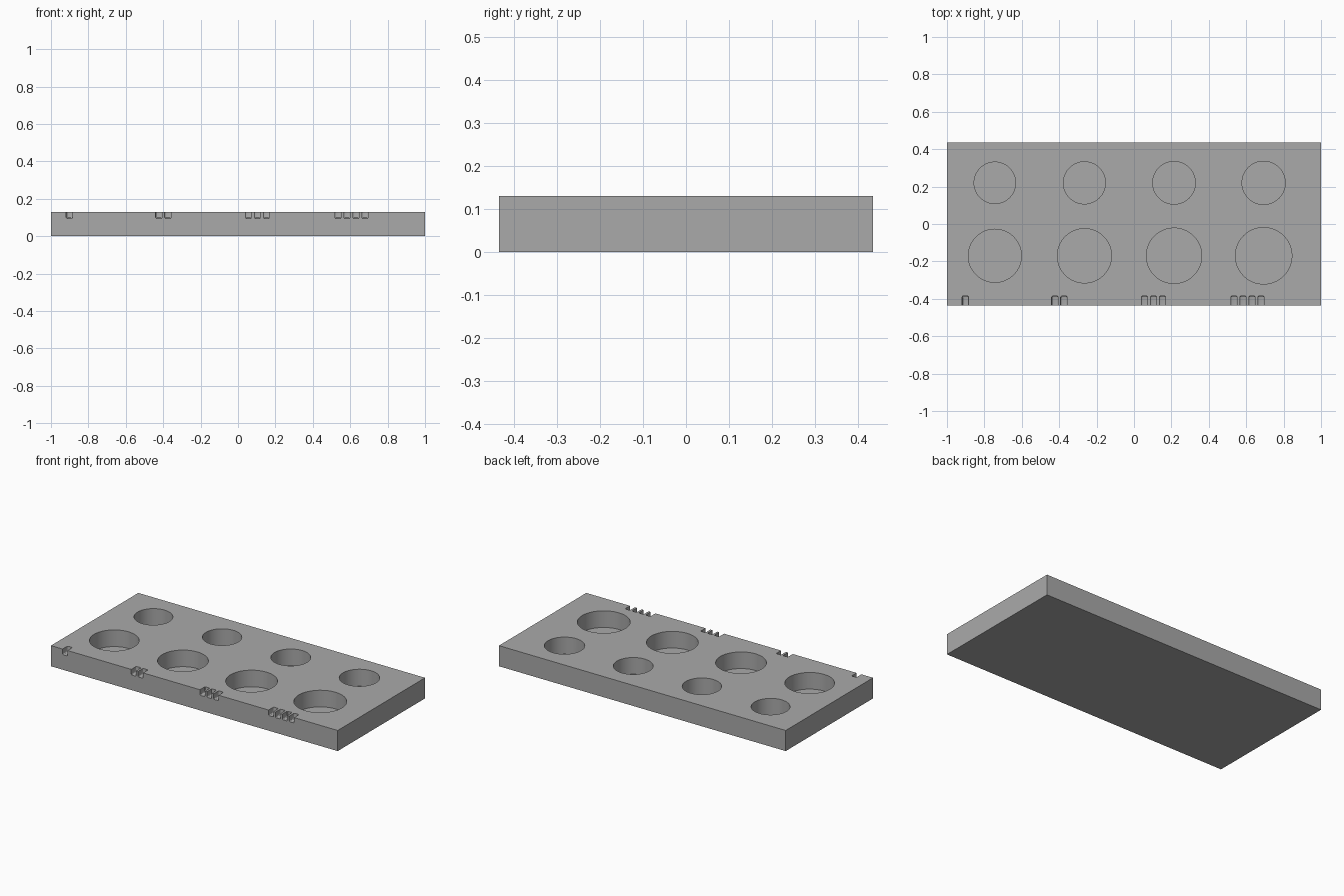
import bpy
from mathutils import Vector

if "Cube" in bpy.data.objects:
    bpy.data.objects.remove(bpy.data.objects["Cube"], do_unlink=True)

TOP, FRONT, PITCH = 0.13, -0.435, 0.479

grey = bpy.data.materials.new("plain grey")
grey.use_nodes = True
grey.diffuse_color = (0.4, 0.4, 0.4, 1)
grey.node_tree.nodes["Principled BSDF"].inputs["Base Color"].default_value = grey.diffuse_color


def box(name, lo, hi):
    lo, hi = Vector(lo), Vector(hi)
    bpy.ops.mesh.primitive_cube_add(size=1, location=(lo + hi) / 2)
    ob = bpy.context.object
    ob.name = name
    ob.scale = hi - lo
    bpy.ops.object.transform_apply(location=False, rotation=False, scale=True)
    ob.data.materials.append(grey)
    return ob


def hole(name, x, y, radius, floor):
    height = TOP + 0.05 - floor
    bpy.ops.mesh.primitive_cylinder_add(vertices=64, radius=radius, depth=height,
                                        location=(x, y, floor + height / 2))
    ob = bpy.context.object
    ob.name = name
    ob.data.materials.append(grey)
    return ob


def notch(name, x):
    ob = box(name, (x - 0.017, FRONT - 0.05, TOP - 0.035), (x + 0.017, FRONT + 0.05, TOP + 0.05))
    bevel = ob.modifiers.new("rounded", "BEVEL")
    bevel.width, bevel.segments = 0.007, 3
    return ob


# Rectangular tray body
body = box("tray", (-1, FRONT, 0), (1, -FRONT, TOP))

# Two rows of round wells, growing to the right, and counting notches on the front edge
cutters = []
for i in range(4):
    x = -0.744 + PITCH * i
    cutters.append(hole("small_well_cutter", x, 0.22, 0.111 + 0.0015 * i, 0.025))
    cutters.append(hole("large_well_cutter", x, -0.17, 0.142 + 0.003 * i, 0.025))
    for k in range(i + 1):
        cutters.append(notch("notch_cutter", -0.902 + PITCH * i + 0.048 * k))

# Cut all the recesses
helpers = bpy.data.collections.new("cutters")
bpy.context.scene.collection.children.link(helpers)
for c in cutters:
    for owner in list(c.users_collection):
        owner.objects.unlink(c)
    helpers.objects.link(c)
    c.hide_render = True
    c.display_type = "WIRE"

cut = body.modifiers.new("recesses", "BOOLEAN")
cut.operand_type = "COLLECTION"
cut.collection = helpers
cut.solver = "EXACT"
bpy.ops.object.select_all(action="DESELECT")
body.select_set(True)
bpy.context.view_layer.objects.active = body
bpy.ops.object.modifier_apply(modifier=cut.name)
for c in cutters:
    bpy.data.objects.remove(c, do_unlink=True)
bpy.data.collections.remove(helpers)
bpy.ops.object.shade_smooth_by_angle(angle=0.5)
